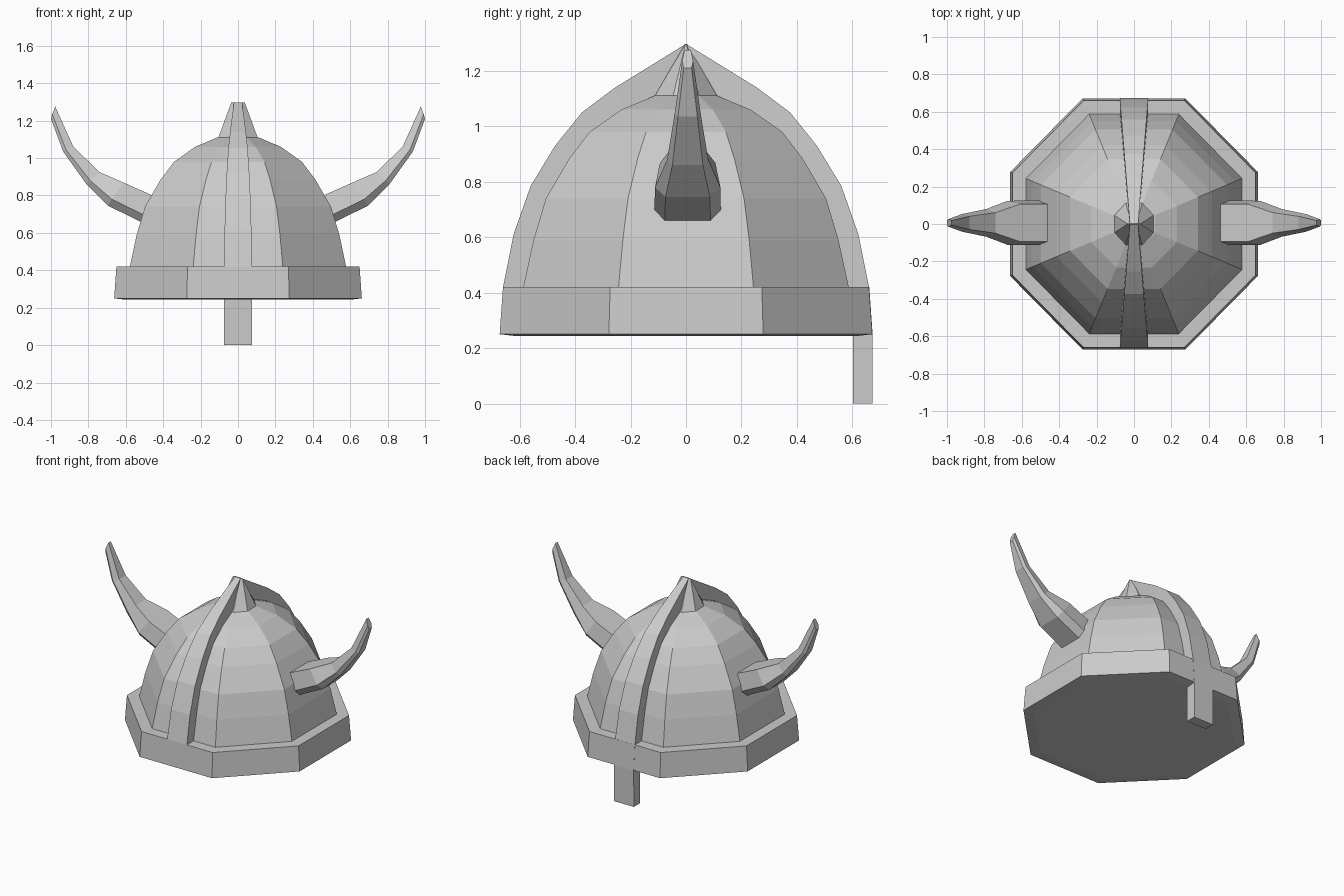
import bpy, bmesh, math

if "Cube" in bpy.data.objects:
    bpy.data.objects.remove(bpy.data.objects["Cube"])


def loft(name, rings):
    """Closed solid skinned through rings of equal point count, capped at both ends."""
    bm = bmesh.new()
    vs = [[bm.verts.new(p) for p in ring] for ring in rings]
    n = len(rings[0])
    for a, b in zip(vs, vs[1:]):
        for i in range(n):
            j = (i + 1) % n
            bm.faces.new((a[i], a[j], b[j], b[i]))
    bm.faces.new(vs[0])
    bm.faces.new(vs[-1])
    bmesh.ops.recalc_face_normals(bm, faces=bm.faces)
    mesh = bpy.data.meshes.new(name)
    bm.to_mesh(mesh)
    bm.free()
    obj = bpy.data.objects.new(name, mesh)
    bpy.context.collection.objects.link(obj)
    return obj


def octagon(ax, ay, z):
    """Flat-sided octagon with half widths ax and ay."""
    k = 1 / math.cos(math.pi / 8)
    angles = [math.pi / 8 + i * math.pi / 4 for i in range(8)]
    return [(ax * k * math.cos(t), ay * k * math.sin(t), z) for t in angles]


# Brim band, closed underneath
SX = 0.985
loft("brim", [octagon(r * SX, r, z) for r, z in
              [(0.61, 0.243), (0.672, 0.25), (0.66, 0.42)]])

# Eight-sided dome
dome = [(0.588, 0.415), (0.55, 0.59), (0.505, 0.74), (0.42, 0.885),
        (0.347, 0.98), (0.233, 1.06), (0.113, 1.11)]
loft("dome", [octagon(r * SX, r, z) for r, z in dome])

# Top spike, pinched to a short ridge
loft("top_spike", [octagon(0.107, 0.115, 1.105), octagon(0.036, 0.004, 1.297)])

# Crest strip running over the dome from front to back, narrowing at the top
outer = [(0.66, 0.42), (0.622, 0.61), (0.56, 0.785), (0.472, 0.93),
         (0.375, 1.05), (0.255, 1.14), (0.0, 1.297)]
inner = [(r - 0.02, z - 0.015) for r, z in dome[:-1]] + [(0.0, 1.09)]
half = []
for (yo, zo), (yi, zi) in zip(outer, inner):
    w = 0.022 + 0.08 * yo
    half.append([(-w, yo, zo), (w, yo, zo), (w, yi, zi), (-w, yi, zi)])
back = [[(x, -y, z) for x, y, z in ring] for ring in reversed(half[:-1])]
loft("crest_strip", half + back)

# Nose guard
loft("nose_guard", [[(-0.075, 0.603, z), (0.075, 0.603, z),
                     (0.075, y, z), (-0.075, y, z)]
                    for z, y in [(0, 0.672), (0.25, 0.673), (0.42, 0.661)]])

# Horns: six-sided sections given as top, side and bottom edges (x, z, half width)
sections = [
    [(0.40, 0.775, 0.10), (0.46, 0.675, 0.12), (0.48, 0.64, 0.083)],
    [(0.61, 0.868, 0.10), (0.675, 0.78, 0.118), (0.695, 0.745, 0.08)],
    [(0.74, 0.925, 0.055), (0.79, 0.88, 0.074), (0.81, 0.86, 0.055)],
    [(0.88, 1.06, 0.035), (0.92, 1.045, 0.047), (0.935, 1.035, 0.035)],
    [(0.977, 1.275, 0.012), (0.993, 1.235, 0.02), (1.0, 1.21, 0.014)],
]
for side, label in ((1, "right"), (-1, "left")):
    rings = []
    for sec in sections:
        ring = [(side * x, 0.006 + w, z) for x, z, w in sec]
        ring += [(side * x, 0.006 - w, z) for x, z, w in reversed(sec)]
        rings.append(ring)
    loft(label + "_horn", rings)
